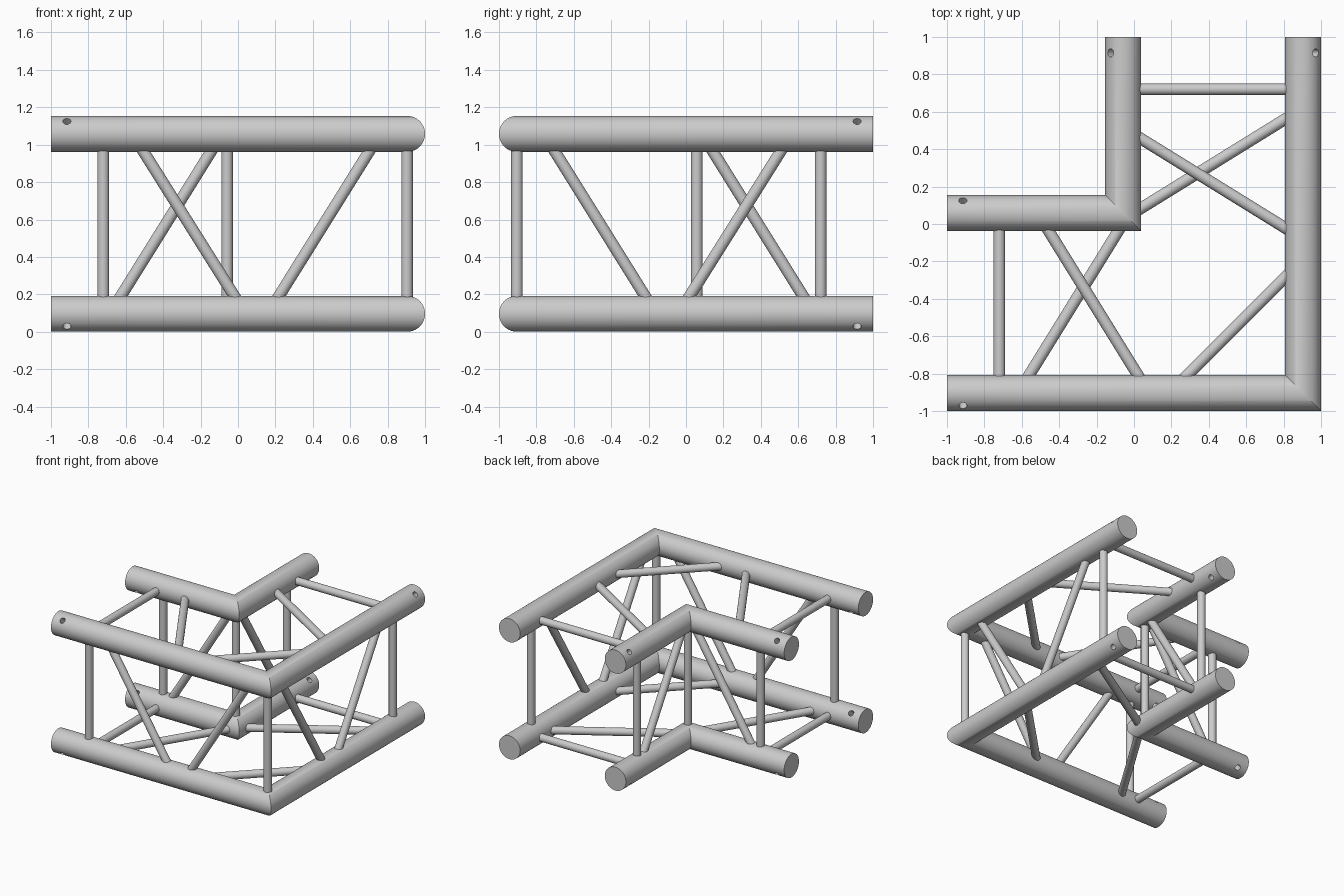
import bpy, bmesh, math
from mathutils import Vector

cube = bpy.data.objects.get("Cube")
if cube:
    bpy.data.objects.remove(cube)

R, BRACE_R, HOLE_R = 0.096, 0.031, 0.022
LOW, HIGH = R, 1.058            # chord axis heights
OUT, INN = 0.904, -0.058        # corner of each chord lies at (c, -c)
SIDES = 64

metal = bpy.data.materials.new("aluminium grey")
metal.use_nodes = True
metal.diffuse_color = (0.6, 0.6, 0.6, 1)
metal.node_tree.nodes["Principled BSDF"].inputs["Base Color"].default_value = (0.6, 0.6, 0.6, 1)


def add_object(name, bm):
    bmesh.ops.recalc_face_normals(bm, faces=bm.faces)
    mesh = bpy.data.meshes.new(name)
    bm.to_mesh(mesh)
    bm.free()
    mesh.materials.append(metal)
    obj = bpy.data.objects.new(name, mesh)
    bpy.context.collection.objects.link(obj)
    return obj


def smooth(obj):
    bpy.ops.object.select_all(action='DESELECT')
    obj.select_set(True)
    bpy.context.view_layer.objects.active = obj
    bpy.ops.object.shade_smooth_by_angle(angle=math.radians(30))


def rod(name, p, q, radius, sides=32):
    p, q = Vector(p), Vector(q)
    bm = bmesh.new()
    bmesh.ops.create_cone(bm, cap_ends=True, segments=sides, radius1=radius,
                          radius2=radius, depth=(q - p).length)
    obj = add_object(name, bm)
    obj.location = (p + q) / 2
    obj.rotation_mode = 'QUATERNION'
    obj.rotation_quaternion = (q - p).to_track_quat('Z', 'Y')
    return obj


def chord(name, c, z, side, up):
    """Mitred L-shaped tube with a diagonal pin hole near each end."""
    bm = bmesh.new()
    rings = [[], [], []]
    for i in range(SIDES):
        a = 2 * math.pi * i / SIDES
        s, h = c + R * math.cos(a), z + R * math.sin(a)
        for ring, co in zip(rings, ((-1, -s, h), (s, -s, h), (s, 1, h))):
            ring.append(bm.verts.new(co))
    for a, b in zip(rings, rings[1:]):
        for i in range(SIDES):
            j = (i + 1) % SIDES
            bm.faces.new((a[i], a[j], b[j], b[i]))
    bm.faces.new(rings[0])
    bm.faces.new(rings[2])
    obj = add_object(name, bm)

    # Pin holes point away from the middle of the truss
    for centre, d in ((Vector((-0.915, -c, z)), Vector((0, -side, up))),
                      (Vector((c, 0.915, z)), Vector((side, 0, up)))):
        cutter = rod("pin_hole_cutter", centre - d * 0.1, centre + d * 0.1, HOLE_R, 24)
        cutter.hide_render = True
        bpy.context.view_layer.objects.active = obj
        mod = obj.modifiers.new("pin hole", 'BOOLEAN')
        mod.object, mod.solver = cutter, 'EXACT'
        bpy.ops.object.modifier_apply(modifier=mod.name)
        bpy.data.objects.remove(cutter)
    smooth(obj)


def brace(name, p, q, mirrored=True):
    """Thin rod on the left-hand arm, repeated on the other arm."""
    smooth(rod(name, p, q, BRACE_R))
    if mirrored:
        flip = [(-y, -x, z) for x, y, z in (p, q)]
        smooth(rod(name + "_other_arm", *flip, BRACE_R))


# Four main chords
for c, side, place in ((OUT, 1, "outer"), (INN, -1, "inner")):
    chord(place + "_lower_chord", c, LOW, side, -1)
    chord(place + "_upper_chord", c, HIGH, side, 1)
    # Uprights at the corner and near the open ends
    brace(place + "_corner_post", (c, -c, LOW), (c, -c, HIGH), False)
    brace(place + "_end_post", (-0.72, -c, LOW), (-0.72, -c, HIGH))

# Level braces
for z, level in ((LOW, "lower"), (HIGH, "upper")):
    brace(level + "_cross_brace", (-0.72, -OUT, z), (-0.72, -INN, z))
    brace(level + "_corner_brace", (0.19, -OUT, z), (OUT, -0.19, z), False)
brace("upper_diagonal", (-0.515, -INN, HIGH), (0.08, -OUT, HIGH))
brace("lower_diagonal", (-0.62, -OUT, LOW), (-0.025, -INN, LOW))

# Diagonals in the upright faces
brace("outer_falling_diagonal", (-0.565, -OUT, HIGH), (0.04, -OUT, LOW))
brace("outer_rising_diagonal", (0.16, -OUT, LOW), (0.76, -OUT, HIGH))
brace("inner_diagonal", (-0.685, -INN, LOW), (-0.085, -INN, HIGH))
